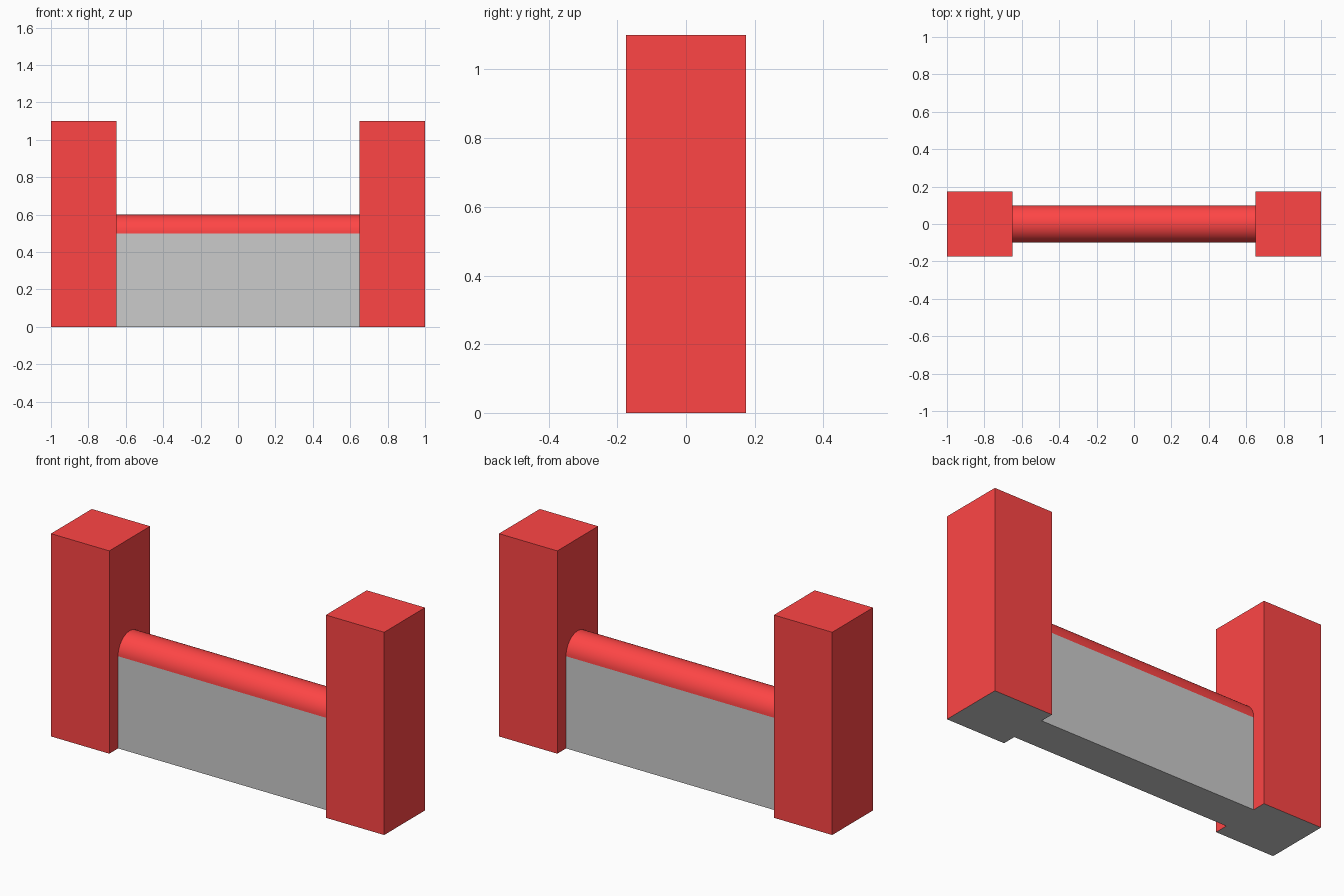
import bpy, bmesh
from math import sin, cos, pi

if "Cube" in bpy.data.objects:
    bpy.data.objects.remove(bpy.data.objects["Cube"])

POST_W, POST_H = 0.35, 1.1
SPAN = 0.65            # inner face of each post
WALL_R, WALL_H = 0.1, 0.5


def material(name, color):
    mat = bpy.data.materials.new(name)
    mat.diffuse_color = color
    mat.use_nodes = True
    mat.node_tree.nodes["Principled BSDF"].inputs["Base Color"].default_value = mat.diffuse_color
    return mat


RED = material("red_paint", (1.0, 0.06, 0.06, 1))
GREY = material("plain_grey", (0.8, 0.8, 0.8, 1))


def add_object(name, bm, mats):
    mesh = bpy.data.meshes.new(name)
    bm.to_mesh(mesh)
    bm.free()
    for mat in mats:
        mesh.materials.append(mat)
    obj = bpy.data.objects.new(name, mesh)
    bpy.context.collection.objects.link(obj)
    return obj


def sweep(name, profile, mats, closed=False, smooth=False):
    """Run a (y, z) profile along x between the posts, with open ends."""
    bm = bmesh.new()
    rows = [[bm.verts.new((x, y, z)) for y, z in profile] for x in (-SPAN, SPAN)]
    n = len(profile)
    for i in range(n if closed else n - 1):
        j = (i + 1) % n
        face = bm.faces.new((rows[0][i], rows[0][j], rows[1][j], rows[1][i]))
        face.smooth = smooth
    # Profiles run from +y over to -y, so make the faces point away from the core
    for face in bm.faces:
        c = face.calc_center_median()
        face.normal_update()
        if face.normal.y * c.y + face.normal.z * (c.z - WALL_H / 2) < 0:
            face.normal_flip()
    return add_object(name, bm, mats)


# Square end posts: red with a grey underside
for side, label in ((-1, "left"), (1, "right")):
    bm = bmesh.new()
    bmesh.ops.create_cube(bm, size=1)
    for v in bm.verts:
        v.co = (v.co.x * POST_W + side * (SPAN + POST_W / 2),
                v.co.y * POST_W, (v.co.z + 0.5) * POST_H)
    bm.normal_update()
    for face in bm.faces:
        face.material_index = 1 if face.normal.z < -0.5 else 0
    add_object(label + "_post", bm, [RED, GREY])

# Grey wall between the posts: two sides and underside
sweep("wall", [(WALL_R, WALL_H), (WALL_R, 0), (-WALL_R, 0), (-WALL_R, WALL_H)], [GREY])

# Half-round red rail on top of the wall
STEPS = 24
arc = [(WALL_R * cos(pi * i / STEPS), WALL_H + WALL_R * sin(pi * i / STEPS))
       for i in range(STEPS + 1)]
sweep("top_rail", arc, [RED], smooth=True)
